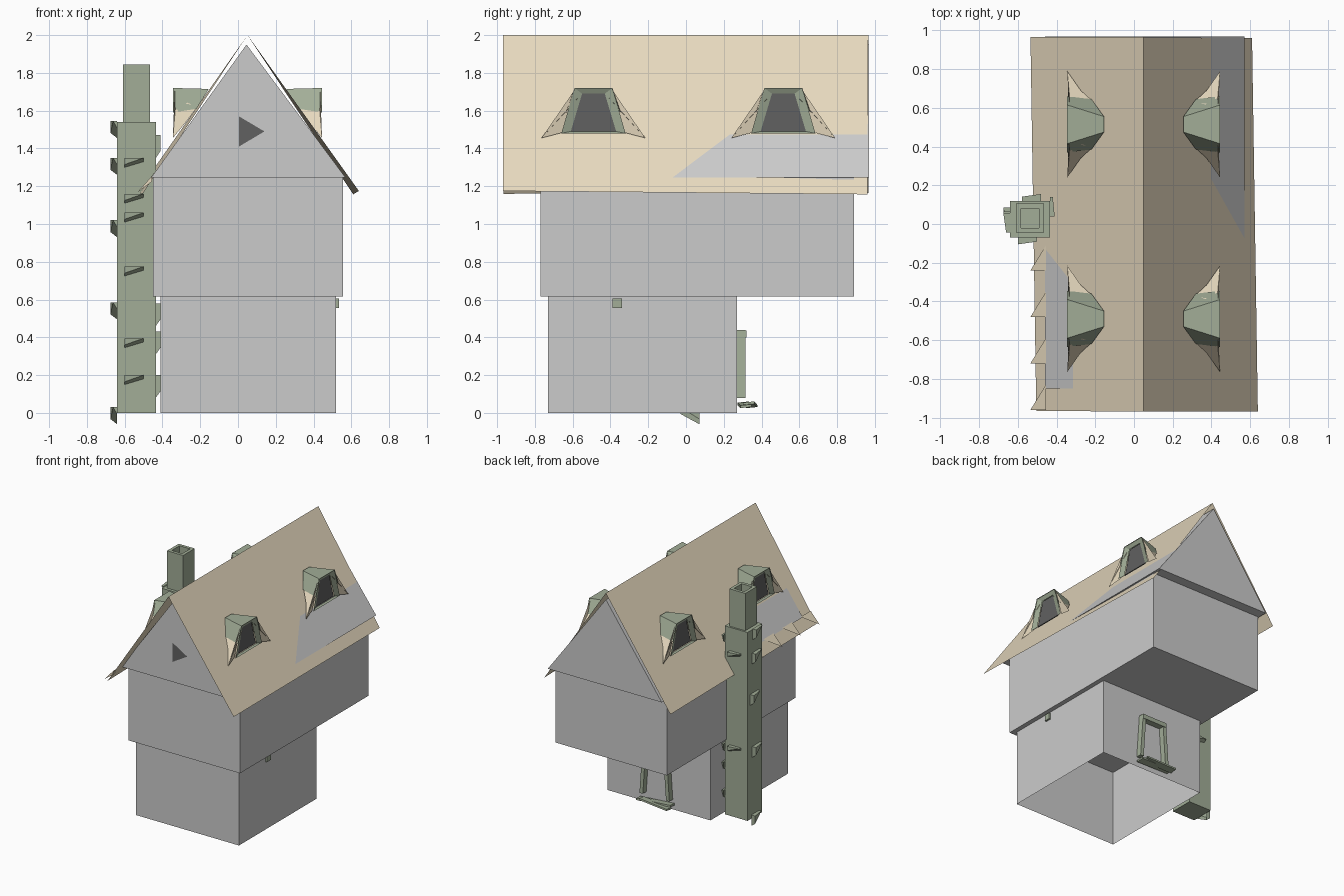
import bpy, random
random.seed(4)

def mat(name, c):
    m = bpy.data.materials.new(name)
    m.diffuse_color = (*c, 1)
    return m

TAN = mat("tan", (0.8, 0.7, 0.52))
GREEN = mat("sage", (0.36, 0.42, 0.31))
DARK = mat("dark_glass", (0.12, 0.12, 0.12))

def mesh(name, verts, faces, m=None):
    me = bpy.data.meshes.new(name)
    me.from_pydata(verts, [], faces)
    ob = bpy.data.objects.new(name, me)
    bpy.context.collection.objects.link(ob)
    if m:
        me.materials.append(m)
    return ob

def box(name, x, y, z, m=None, skip=()):
    v = [(a, b, c) for c in z for b in y for a in x]
    f = [(0, 2, 3, 1), (4, 5, 7, 6), (0, 1, 5, 4), (2, 6, 7, 3), (0, 4, 6, 2), (1, 3, 7, 5)]
    return mesh(name, v, [q for i, q in enumerate(f) if i not in skip], m)

# House body: open-bottomed lower storey, overhanging upper storey, gable prism
box("lower_storey", (-0.41, 0.52), (-0.73, 0.27), (0, 0.615), skip=(0,))
box("upper_storey", (-0.45, 0.557), (-0.77, 0.89), (0.615, 1.245))
prof = [(-0.46, 1.245), (0.57, 1.245), (0.045, 1.95)]
mesh("gable_prism", [(x, y, z) for y in (-0.85, 0.97) for x, z in prof],
     [(0, 1, 2), (5, 4, 3), (0, 3, 4, 1), (1, 4, 5, 2), (2, 5, 3, 0)])
mesh("gable_window", [(0.005, -0.856, 1.57), (0.005, -0.856, 1.41), (0.14, -0.856, 1.49)],
     [(0, 1, 2)], DARK)

# Slightly skewed sheet roof
mesh("roof", [(0.05, -0.97, 2.0), (0.05, 0.965, 2.0),
              (0.64, -0.97, 1.175), (0.61, 0.96, 1.157),
              (-0.505, -0.965, 1.16), (-0.535, 0.965, 1.165)],
     [(0, 2, 3, 1), (1, 5, 4, 0)], TAN)

# Ragged shingles along the left eave
for i in range(4):
    y = -0.96 + 0.24 * i
    mesh("eave_shingle", [(-0.535, y, 1.165), (-0.455, y, 1.255), (-0.455, y + 0.13, 1.255),
                          (-0.455, y, 1.225)],
         [(0, 1, 2), (0, 3, 1), (0, 2, 3), (1, 3, 2)], TAN)

# Dormers: tan flared cheeks, green frame and hood, dark window
def dormer(s, cy):
    def build(name, pts, faces, m):
        ob = mesh(name, [(0.05 + s * d, cy + s * y, z) for d, y, z in pts], faces, m)
        return ob
    for k in (-1, 1):
        f = (0, 1, 2, 3) if k > 0 else (3, 2, 1, 0)
        build("dormer_cheek", [(0.395, k * 0.275, 1.455), (0.325, k * 0.175, 1.54),
                               (0.265, k * 0.12, 1.62), (0.385, k * 0.08, 1.67)], [f], TAN)
        build("dormer_hood_side", [(0.395, k * 0.145, 1.59), (0.27, k * 0.13, 1.61),
                                   (0.205, k * 0.04, 1.715), (0.395, k * 0.1, 1.72)], [f], GREEN)
        build("dormer_wing", [(0.395, k * 0.275, 1.455), (0.375, k * 0.16, 1.485),
                              (0.385, k * 0.1, 1.71)], [(0, 1, 2)], TAN)
    build("dormer_hood_top", [(0.395, -0.1, 1.72), (0.395, 0.1, 1.72),
                              (0.205, 0.04, 1.715), (0.205, -0.04, 1.715)], [(0, 1, 2, 3)], GREEN)
    outer = [(-0.17, 1.48), (0.17, 1.48), (0.1, 1.72), (-0.1, 1.72)]
    inner = [(-0.12, 1.49), (0.12, 1.49), (0.06, 1.69), (-0.06, 1.69)]
    ring = [(i, (i + 1) % 4, (i + 1) % 4 + 4, i + 4) for i in range(4)]
    build("dormer_frame", [(0.39, y, z) for y, z in outer] + [(0.375, y, z) for y, z in inner],
          ring, GREEN)
    build("dormer_window", [(0.37, y, z) for y, z in inner], [(0, 1, 2, 3)], DARK)

for cy in (-0.49, 0.515):
    dormer(1, cy)
    dormer(-1, cy)

# Chimney: broad stack, narrow hollow flue
box("chimney_stack", (-0.64, -0.435), (-0.07, 0.12), (0, 1.54), GREEN)
box("chimney_flue", (-0.61, -0.465), (-0.045, 0.105), (1.54, 1.845), GREEN, skip=(1,))
o = [(-0.61, -0.045), (-0.465, -0.045), (-0.465, 0.105), (-0.61, 0.105)]
n = [(-0.585, -0.02), (-0.49, -0.02), (-0.49, 0.08), (-0.585, 0.08)]
rv = [(x, y, 1.845) for x, y in o] + [(x, y, z) for z in (1.845, 1.78) for x, y in n]
rf = [(i + a, (i + 1) % 4 + a, (i + 1) % 4 + a + 4, i + a + 4) for a in (0, 4) for i in range(4)]
mesh("flue_rim", rv, rf + [(8, 9, 10, 11)], GREEN)

# Jutting wedge bricks; axes given by face centre, along and outward directions
def brick(c, along, out, z, h=0.05, w=0.05, d=0.035):
    def p(a, b, zz):
        return (c[0] + along[0] * a + out[0] * b, c[1] + along[1] * a + out[1] * b, zz)
    mesh("jutting_brick", [p(-w, 0, z), p(w, 0, z), p(w, 0, z - h * 0.4), p(-w, 0, z - h),
                           p(-w, d, z), p(w, d * 0.6, z), p(-w, d, z - h * 0.7)],
         [(0, 4, 5, 1), (0, 3, 6, 4), (4, 6, 5), (1, 5, 2), (3, 2, 5, 6)], GREEN)

for z in (0.2, 0.395, 0.775, 1.06, 1.16, 1.35):
    brick((-0.55, -0.07), (1, 0), (0, -1), z)
for z in (0.03, 0.585, 1.02, 1.35, 1.545):
    brick((-0.64, random.uniform(0, 0.09)), (0, -1), (-1, 0), z, h=0.09)
for z in (0.58, 1.35):
    brick((-0.53, 0.12), (-1, 0), (0, 1), z)
for z in (0.2, 0.43, 0.58, 1.47):
    brick((-0.435, 0.09), (0, 1), (1, 0), z, h=0.12, d=0.025)

# Back door: leaning posts, lintel and crooked step planks
for k in (-1, 1):
    v = [(0.065 + k * (c + w), y, z) for z, c in ((0.08, 0.12), (0.44, 0.095))
         for y in (0.27, 0.315) for w in (-0.015, 0.015)]
    box("door_post", (0, 1), (0, 1), (0, 1), GREEN).data.vertices.foreach_set(
        "co", [q for p in v for q in p])
box("door_lintel", (-0.045, 0.175), (0.27, 0.32), (0.4, 0.435), GREEN)
for x, w, y, tilt in ((0.06, 0.3, 0.32, 0.05), (0.04, 0.26, 0.35, -0.06)):
    ob = box("step_plank", (-w / 2, w / 2), (-0.03, 0.03), (-0.007, 0.007), GREEN)
    ob.location = (x, y - 0.01, 0.043)
    ob.rotation_euler = (0.1, tilt, tilt)

# Small beam end on the right wall
box("beam_end", (0.5, 0.535), (-0.39, -0.34), (0.555, 0.605), GREEN)
